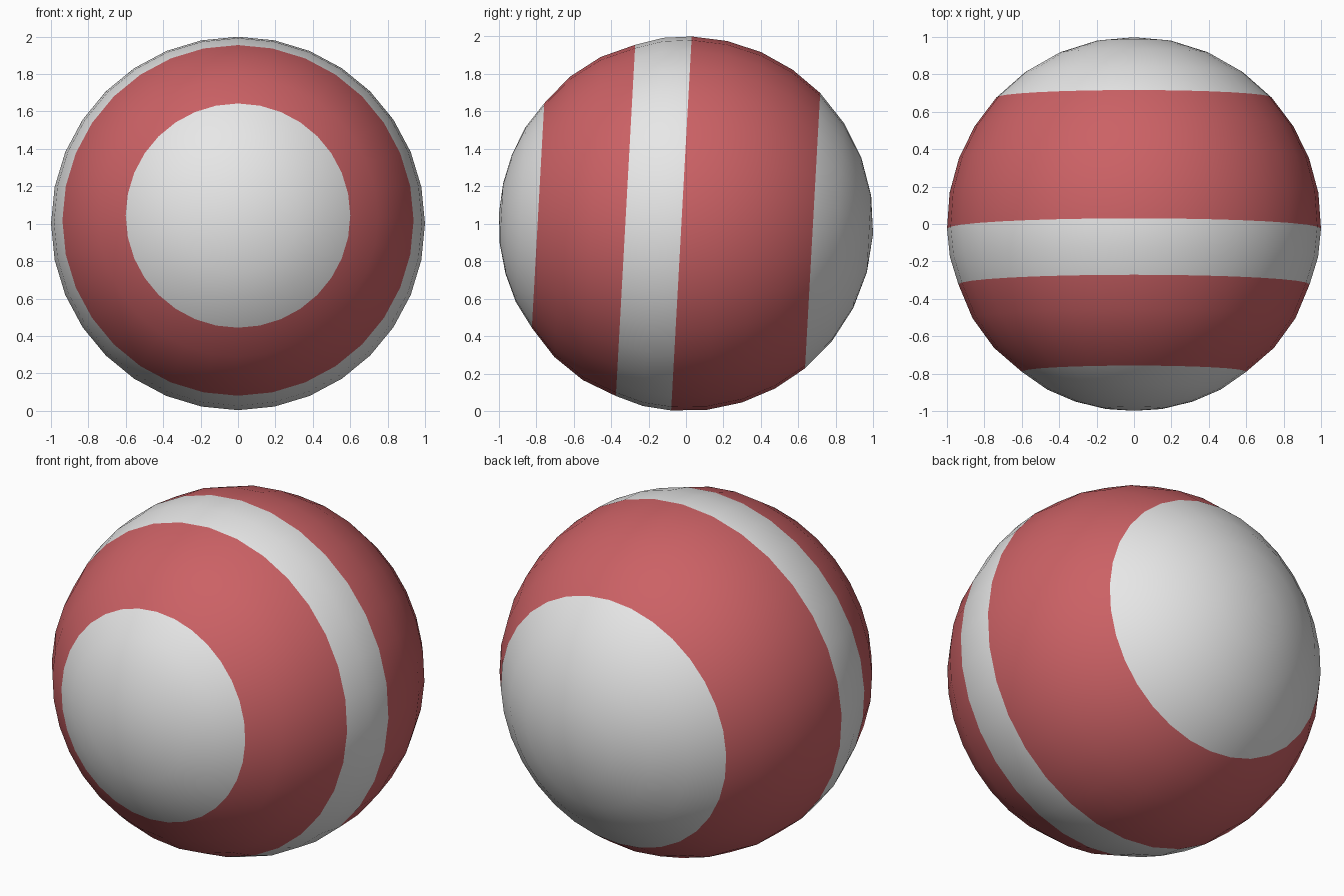
import bpy, bmesh, math
from mathutils import Matrix

if "Cube" in bpy.data.objects:
    bpy.data.objects.remove(bpy.data.objects["Cube"])


def material(name, rgb):
    m = bpy.data.materials.new(name)
    m.diffuse_color = (*rgb, 1)
    m.use_nodes = True
    m.node_tree.nodes["Principled BSDF"].inputs["Base Color"].default_value = m.diffuse_color
    return m


SEGMENTS = 32
WHITE, RED = 0, 1
# bands from front pole to back pole: end angle, ring count, colour, radius at the end
BANDS = [
    (37.2, 4, WHITE, 0.993),
    (71.0, 3, RED, 0.993),
    (88.6, 2, WHITE, 1.0),
    (132.6, 4, RED, 1.0),
    (180.0, 4, WHITE, 1.0),
]

bm = bmesh.new()


def ring(angle, radius):
    """Circle of vertices around the front-back axis."""
    t = math.radians(angle)
    y, r = -radius * math.cos(t), radius * math.sin(t)
    if r < 1e-4:
        return [bm.verts.new((0, y, 0))] * SEGMENTS
    return [bm.verts.new((r * math.sin(a), y, r * math.cos(a)))
            for a in (2 * math.pi * i / SEGMENTS for i in range(SEGMENTS))]


# striped ball surface, ring by ring
previous, start = ring(0, 1), 0
for end, count, colour, radius in BANDS:
    for k in range(1, count + 1):
        current = ring(start + (end - start) * k / count, radius if k == count else 1)
        for i in range(SEGMENTS):
            j = (i + 1) % SEGMENTS
            corners = [previous[i], previous[j], current[j], current[i]]
            face = bm.faces.new(list(dict.fromkeys(corners)))
            face.material_index = colour
            face.smooth = True
        previous = current
    start = end

# slight backward tilt, then stand on the ground
bm.transform(Matrix.Translation((0, 0, 1)) @ Matrix.Rotation(math.radians(-3.15), 4, 'X'))
bmesh.ops.recalc_face_normals(bm, faces=bm.faces)

mesh = bpy.data.meshes.new("striped_ball")
bm.to_mesh(mesh)
bm.free()
mesh.materials.append(material("white", (0.8, 0.8, 0.8)))
mesh.materials.append(material("red", (0.6, 0.12, 0.13)))
ball = bpy.data.objects.new("striped_ball", mesh)
bpy.context.collection.objects.link(ball)
